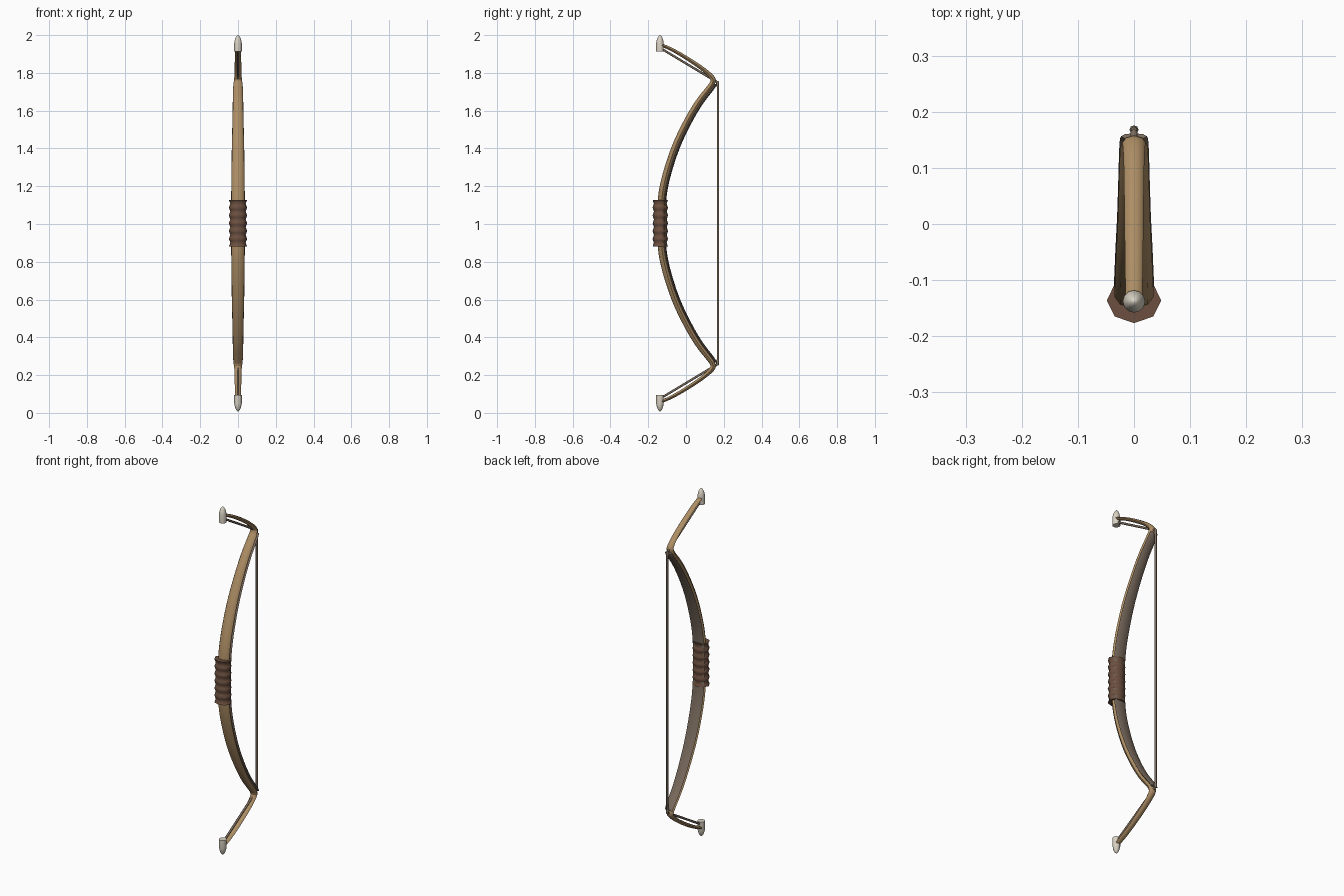
import bpy, bmesh, math
from mathutils import Vector

if "Cube" in bpy.data.objects:
    bpy.data.objects.remove(bpy.data.objects["Cube"])

MID = 1.004  # height of the mirror plane


def material(name, rgb):
    m = bpy.data.materials.new(name)
    m.diffuse_color = (*rgb, 1)
    m.use_nodes = True
    m.node_tree.nodes["Principled BSDF"].inputs["Base Color"].default_value = m.diffuse_color
    return m


WOOD = material("wood", (0.42, 0.27, 0.13))
HORN = material("dark_horn", (0.19, 0.145, 0.11))
LEATHER = material("leather", (0.15, 0.08, 0.05))
BONE = material("bone", (0.70, 0.65, 0.55))
CORD = material("cord", (0.20, 0.15, 0.11))


def skin(name, rings, mat, angle=50):
    """Join equal rings of points into a closed, capped tube."""
    bm = bmesh.new()
    rows = [[bm.verts.new(p) for p in r] for r in rings]
    n = len(rows[0])
    for a, b in zip(rows, rows[1:]):
        for i in range(n):
            j = (i + 1) % n
            bm.faces.new((a[i], a[j], b[j], b[i]))
    bm.faces.new(rows[0][::-1])
    bm.faces.new(rows[-1])
    bmesh.ops.recalc_face_normals(bm, faces=bm.faces)
    me = bpy.data.meshes.new(name)
    bm.to_mesh(me)
    bm.free()
    ob = bpy.data.objects.new(name, me)
    bpy.context.collection.objects.link(ob)
    me.materials.append(mat)
    bpy.ops.object.select_all(action='DESELECT')
    ob.select_set(True)
    bpy.context.view_layer.objects.active = ob
    bpy.ops.object.shade_smooth_by_angle(angle=math.radians(angle))
    return ob


def mirrored(half):
    """Half path (starting at the mirror plane) to full bottom-to-top path."""
    return [(y, -h, *r) for y, h, *r in half[:0:-1]] + half


def smooth(path, steps=4):
    """Catmull-Rom through every point, all columns interpolated."""
    p = [Vector(q) for q in path]
    p = [2 * p[0] - p[1]] + p + [2 * p[-1] - p[-2]]
    out = []
    for a, b, c, d in zip(p, p[1:], p[2:], p[3:]):
        for k in range(steps):
            t = k / steps
            out.append(0.5 * (2 * b + (c - a) * t + (2 * a - 5 * b + 4 * c - d) * t * t
                              + (3 * b - a - 3 * c + d) * t ** 3))
    return out + [p[-2]]


def sweep(name, path, mat, shift=0.0, sides=8):
    """Sweep an ellipse along (y, height, half width, half thickness)."""
    rings = []
    for i, (y, h, w, t) in enumerate(path):
        a, b = path[max(i - 1, 0)], path[min(i + 1, len(path) - 1)]
        d = Vector((b[0] - a[0], b[1] - a[1])).normalized()
        ring = []
        for k in range(sides):
            u = 2 * math.pi * k / sides
            s = shift + t * math.sin(u)
            ring.append((w * math.cos(u), y + d.y * s, MID + h - d.x * s))
        rings.append(ring)
    return skin(name, rings, mat)


# Wooden stave: limbs, knees and forward-swept tips
curve = [(-0.132, 0.0, 0.035, 0.021), (-0.128, 0.13, 0.035, 0.021),
         (-0.106, 0.25, 0.034, 0.020), (-0.058, 0.40, 0.032, 0.019),
         (0.002, 0.53, 0.029, 0.018), (0.066, 0.64, 0.027, 0.017),
         (0.128, 0.722, 0.025, 0.015)]
tip = [(0.141, 0.745, 0.023, 0.014), (0.140, 0.768, 0.020, 0.014),
       (0.095, 0.812, 0.018, 0.011), (0.015, 0.867, 0.017, 0.010),
       (-0.07, 0.917, 0.016, 0.009), (-0.134, 0.946, 0.015, 0.008)]
sweep("wooden_stave", smooth(mirrored(curve + tip)), WOOD)

# Dark strip along the string side of the limbs
strip = [(y, h, w + 0.001, 0.007) for y, h, w, t in curve] + [(0.141, 0.745, 0.023, 0.006)]
sweep("belly_strip", smooth(mirrored(strip)), HORN, shift=0.017)

# Bowstring from tip to tip over the knees
string = [(0.17, 0.0, 0.006, 0.006), (0.17, 0.735, 0.006, 0.006),
          (0.167, 0.747, 0.006, 0.006), (0.157, 0.752, 0.006, 0.006),
          (-0.13, 0.924, 0.006, 0.006)]
sweep("bowstring", mirrored(string), CORD)


def lathe(name, profile, y, mat, sides, squash=1.0):
    """Turn (radius, z) points around a vertical axis at y."""
    rings = [[(r * math.cos(2 * math.pi * k / sides),
               y + squash * r * math.sin(2 * math.pi * k / sides), z)
              for k in range(sides)] for r, z in profile]
    return skin(name, rings, mat)


# Ridged leather grip
grip = [(0.0445 + 0.004 * math.cos(math.pi * i / 2), MID - 0.124 + 0.248 * i / 24)
        for i in range(25)]
lathe("leather_grip", grip, -0.136, LEATHER, 8, 0.84)

# Bone caps at both tips, string loops at both knees
cap = [(0.020, 0.908), (0.020, 0.953), (0.0175, 0.967), (0.014, 0.979),
       (0.009, 0.989), (0.002, 0.996)]
loop = [(0.006, 0.722), (0.008, 0.728), (0.008, 0.744), (0.005, 0.752)]
for side, s in (("upper", 1), ("lower", -1)):
    lathe(side + "_bone_cap", [(r, MID + s * h) for r, h in cap], -0.138, BONE, 12)
    lathe(side + "_string_loop", [(r, MID + s * h) for r, h in loop], 0.168, CORD, 8)
